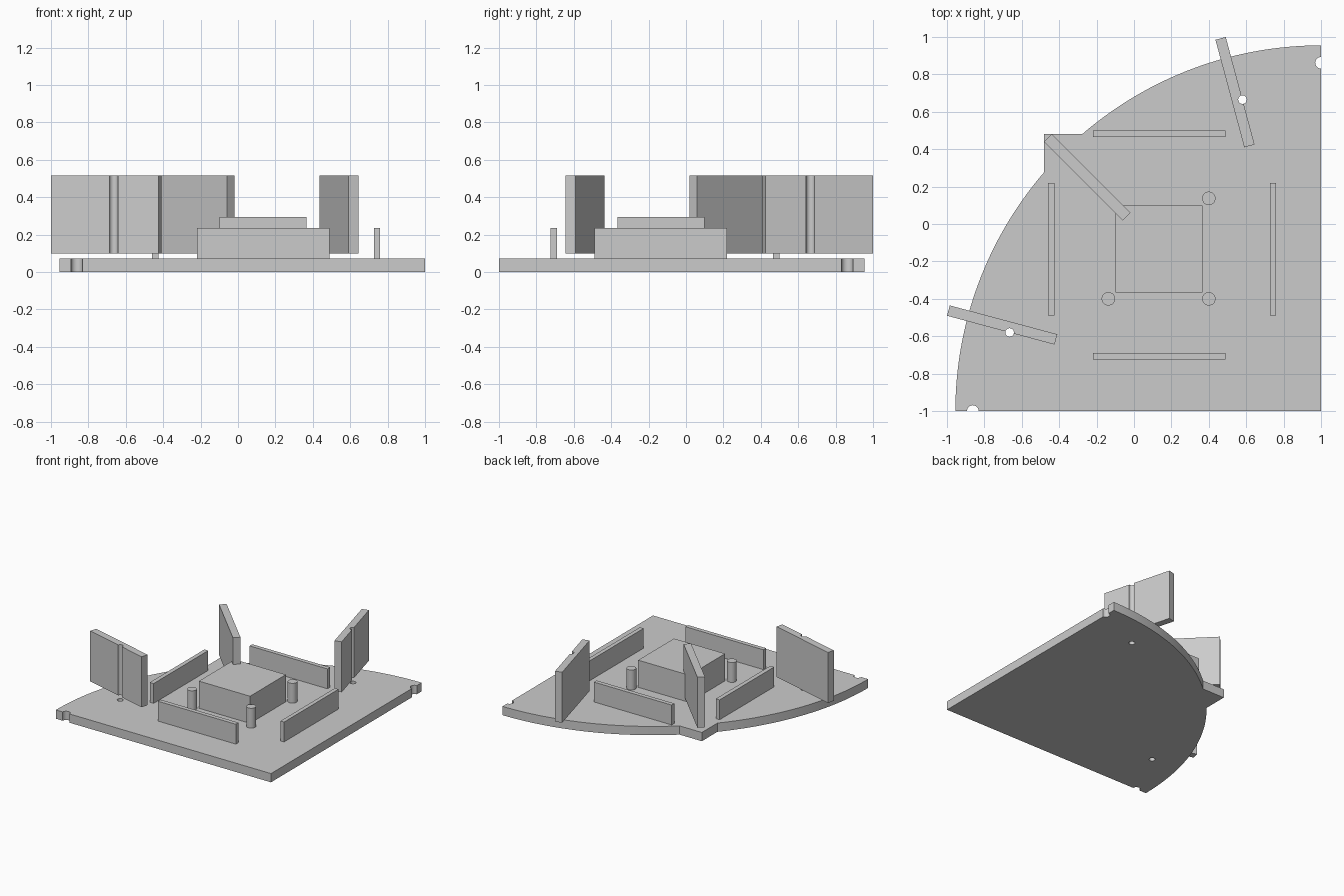
import bpy, bmesh, math

cube = bpy.data.objects.get("Cube")
if cube:
    bpy.data.objects.remove(cube, do_unlink=True)

grey = bpy.data.materials.new("plain grey")
grey.use_nodes = True
COLOR = (0.6, 0.6, 0.6, 1.0)
grey.diffuse_color = COLOR
grey.node_tree.nodes["Principled BSDF"].inputs["Base Color"].default_value = COLOR

DECK = 0.072       # top of the base plate
WALL_TOP = 0.235
R = 1.955          # radius of the quarter disc
CX, CY = 1.0, -1.0  # its centre


def arc(cx, cy, r, a0, a1, n):
    """Points along an arc, angles in degrees."""
    angles = [math.radians(a0 + (a1 - a0) * i / n) for i in range(n + 1)]
    return [(cx + r * math.cos(a), cy + r * math.sin(a)) for a in angles]


def prism(name, points, z0, z1):
    """Extrude a flat outline from z0 to z1."""
    bm = bmesh.new()
    face = bm.faces.new([bm.verts.new((x, y, z0)) for x, y in points])
    top = bmesh.ops.extrude_face_region(bm, geom=[face])["geom"]
    for v in top:
        if isinstance(v, bmesh.types.BMVert):
            v.co.z = z1
    bmesh.ops.recalc_face_normals(bm, faces=bm.faces)
    mesh = bpy.data.meshes.new(name)
    bm.to_mesh(mesh)
    bm.free()
    mesh.materials.append(grey)
    obj = bpy.data.objects.new(name, mesh)
    bpy.context.collection.objects.link(obj)
    return obj


def box(name, x0, x1, y0, y1, z0, z1):
    return prism(name, [(x0, y0), (x1, y0), (x1, y1), (x0, y1)], z0, z1)


def cylinder(name, x, y, r, z0, z1):
    return prism(name, arc(x, y, r, 0, 360, 32)[:-1], z0, z1)


def select(obj):
    bpy.ops.object.select_all(action='DESELECT')
    obj.select_set(True)
    bpy.context.view_layer.objects.active = obj


def mirrored(points):
    """Reflect across the diagonal y = -x."""
    return [(-y, -x) for x, y in points]


# Base plate: quarter disc with a square tab and two half-round edge notches
tab = math.degrees(math.acos(1.48 / R))
outline = [(CX, CY)]
outline += arc(CX, 0.862, 0.031, 270, 90, 16)
outline += arc(CX, CY, R, 90, 180 - (90 - tab) if tab > 45 else 90 + tab, 32)
outline += [(-0.48, 0.48)]
outline += arc(CX, CY, R, 180 - tab, 180, 32)
outline += arc(-0.862, CY, 0.031, 180, 0, 16)
plate = prism("base_plate", outline, 0, DECK)

# Round holes through the plate beside the outer blades
for hx, hy in mirrored([(-0.665, -0.58)]) + [(-0.665, -0.58)]:
    cutter = cylinder("hole_cutter", hx, hy, 0.023, -0.1, 0.2)
    cutter.hide_render = True
    mod = plate.modifiers.new("hole", 'BOOLEAN')
    mod.operation = 'DIFFERENCE'
    mod.solver = 'EXACT'
    mod.object = cutter
    select(plate)
    bpy.ops.object.modifier_apply(modifier=mod.name)
    bpy.data.objects.remove(cutter, do_unlink=True)


# Upright blades raised above the plate
def blade_outline(cx, cy, angle, groove=None):
    h, t = 0.2975, 0.0285
    pts = [(-h, -t)]
    if groove is not None:
        pts += arc(groove, -t, 0.023, 180, 0, 16)
    pts += [(h, -t), (h, t), (-h, t)]
    c, s = math.cos(math.radians(angle)), math.sin(math.radians(angle))
    return [(cx + x * c - y * s, cy + x * s + y * c) for x, y in pts]


side_blade = blade_outline(-0.705, -0.54, -15, 0.049)
prism("right_blade", side_blade, 0.10, 0.515)
prism("back_blade", mirrored(side_blade), 0.10, 0.515)
prism("corner_blade", blade_outline(-0.25, 0.25, -45), 0.10, 0.515)

# Central block
box("centre_block", -0.10, 0.365, -0.365, 0.10, DECK, 0.295)

# Low walls around the block
box("front_wall", -0.22, 0.488, -0.725, -0.69, DECK, WALL_TOP)
box("back_wall", -0.22, 0.488, 0.465, 0.50, DECK, WALL_TOP)
box("right_wall", -0.46, -0.425, -0.488, 0.22, DECK, WALL_TOP)
box("left_wall", 0.727, 0.76, -0.488, 0.22, DECK, WALL_TOP)

# Round posts at three corners of the block
for name, x, y in [("back_left_post", 0.40, 0.137),
                   ("front_left_post", 0.40, -0.40),
                   ("front_right_post", -0.137, -0.40)]:
    cylinder(name, x, y, 0.036, DECK, WALL_TOP)

# Smooth the curved sides, keep edges sharp
for obj in bpy.context.collection.objects:
    if obj.type == 'MESH':
        select(obj)
        bpy.ops.object.shade_smooth_by_angle(angle=math.radians(30))
